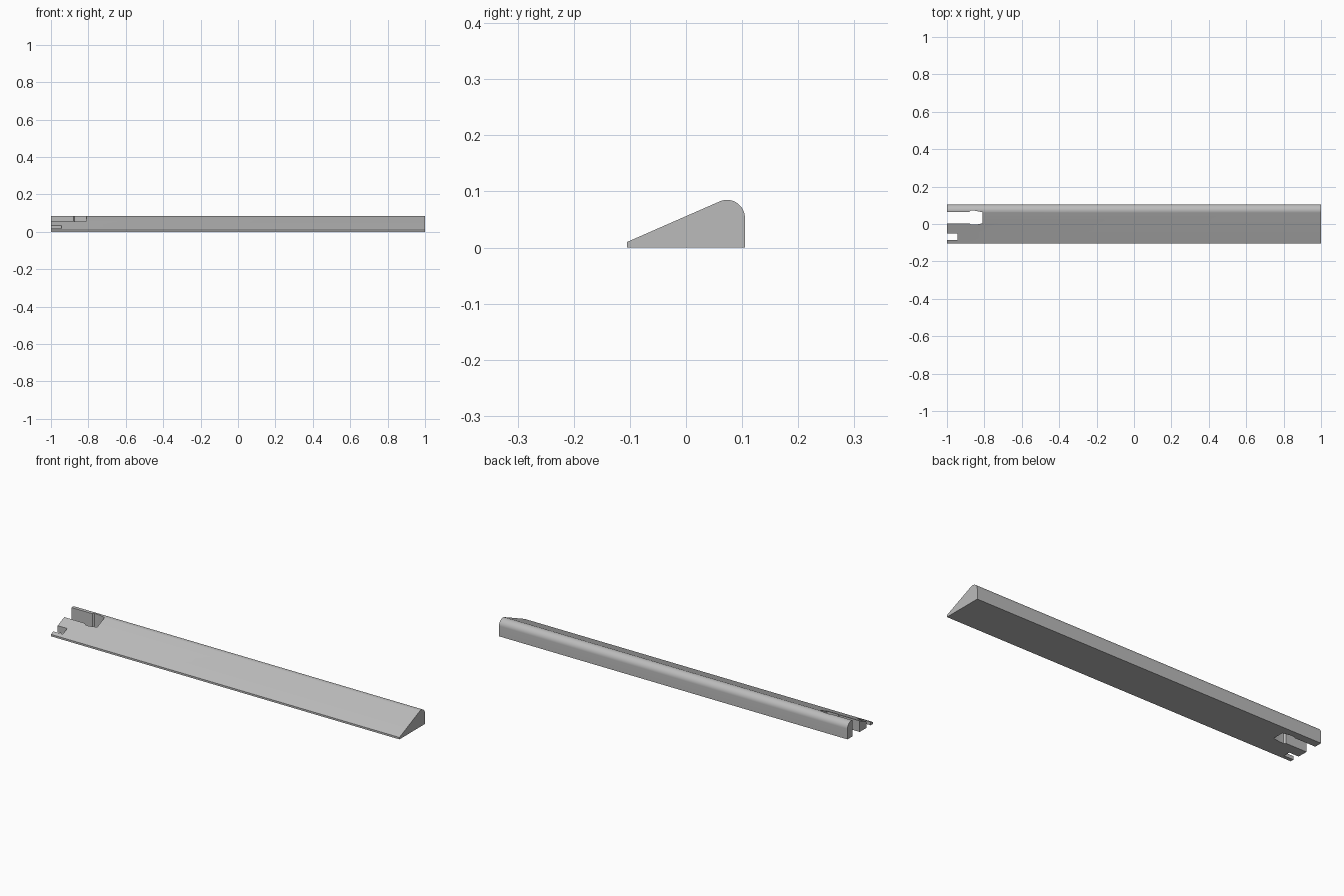
import bpy, bmesh, math

cube = bpy.data.objects.get("Cube")
if cube:
    bpy.data.objects.remove(cube, do_unlink=True)

grey = bpy.data.materials.new("plain_grey")
grey.use_nodes = True
colour = (0.5, 0.5, 0.5, 1)
grey.diffuse_color = colour
grey.node_tree.nodes["Principled BSDF"].inputs["Base Color"].default_value = colour


def prism(name, points, depth):
    """Extrude a closed outline along the vector depth."""
    bm = bmesh.new()
    face = bm.faces.new([bm.verts.new(p) for p in points])
    ext = bmesh.ops.extrude_face_region(bm, geom=[face])
    verts = [g for g in ext["geom"] if isinstance(g, bmesh.types.BMVert)]
    bmesh.ops.translate(bm, verts=verts, vec=depth)
    bmesh.ops.recalc_face_normals(bm, faces=bm.faces)
    mesh = bpy.data.meshes.new(name)
    bm.to_mesh(mesh)
    bm.free()
    obj = bpy.data.objects.new(name, mesh)
    bpy.context.collection.objects.link(obj)
    mesh.materials.append(grey)
    return obj


# Wedge strip with a rounded back ridge
half, radius = 0.105, 0.032
cy, cz = half - radius, 0.053
slope = math.radians(23.5)
steps = 16
section = [(-half, 0), (half, 0)]
for i in range(steps + 1):
    a = i / steps * (math.pi / 2 + slope)
    section.append((cy + radius * math.cos(a), cz + radius * math.sin(a)))
section.append((-half, 0.01))
strip = prism("wedge_strip", [(-1, y, z) for y, z in section], (2, 0, 0))

# Keyhole slot and small front notch, both cut right through
slot = [(-1.1, 0.004), (-0.88, 0.004), (-0.873, -0.004), (-0.85, -0.004),
        (-0.81, 0.003), (-0.81, 0.063), (-0.85, 0.071), (-0.873, 0.071),
        (-0.88, 0.065), (-1.1, 0.065)]
notch = [(-1.1, -0.086), (-0.945, -0.086), (-0.945, -0.05), (-1.1, -0.05)]

for name, outline in (("slot_cutter", slot), ("notch_cutter", notch)):
    cutter = prism(name, [(x, y, -0.1) for x, y in outline], (0, 0, 0.3))
    cutter.hide_render = True
    cut = strip.modifiers.new(name, "BOOLEAN")
    cut.operation = "DIFFERENCE"
    cut.solver = "EXACT"
    cut.object = cutter
    bpy.context.view_layer.objects.active = strip
    bpy.ops.object.modifier_apply(modifier=cut.name)
    bpy.data.objects.remove(cutter, do_unlink=True)

# Smooth ridge, crisp edges
bpy.ops.object.select_all(action="DESELECT")
strip.select_set(True)
bpy.context.view_layer.objects.active = strip
bpy.ops.object.shade_smooth_by_angle(angle=math.radians(20))
